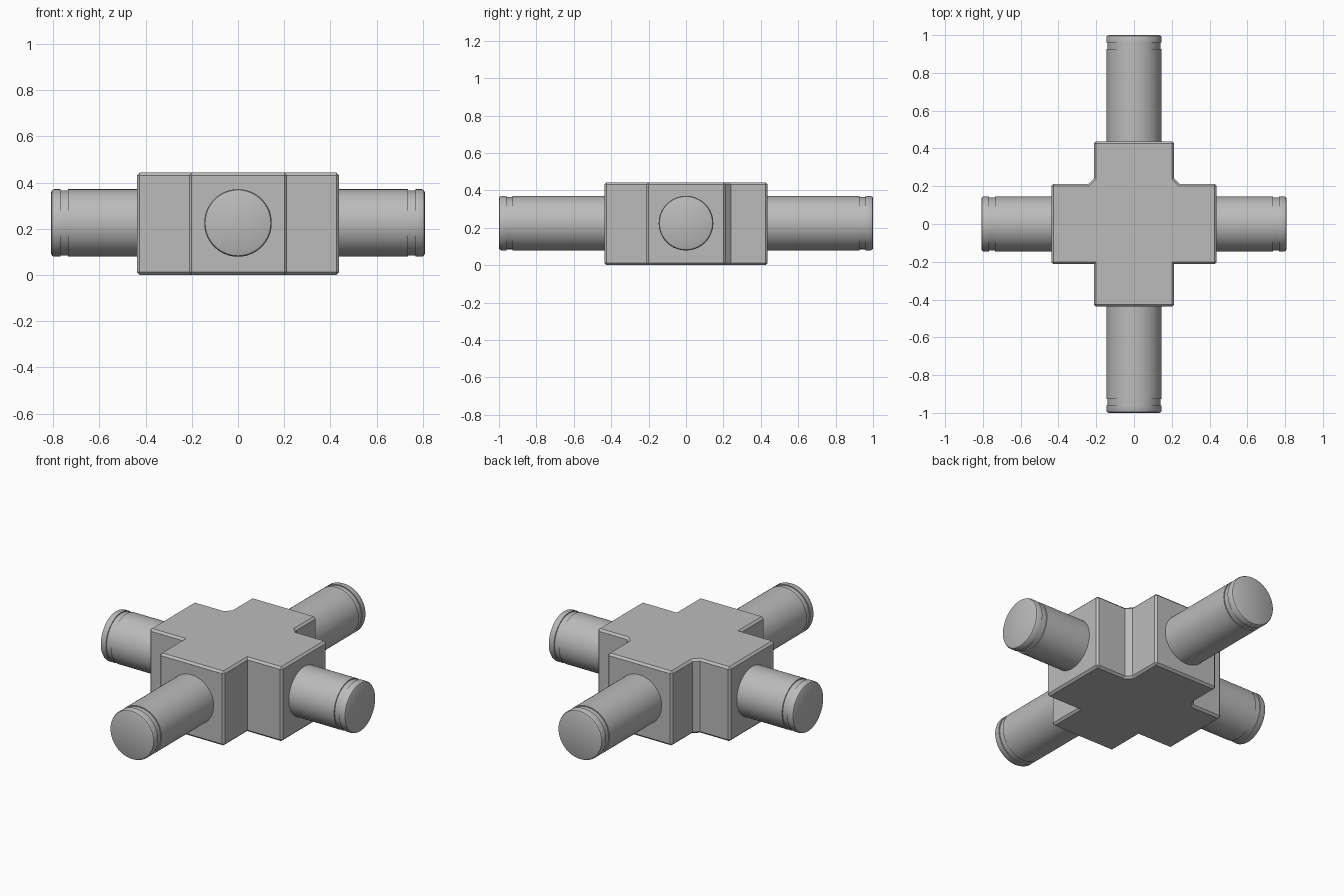
import bpy, bmesh, math
from mathutils import Matrix

if "Cube" in bpy.data.objects:
    bpy.data.objects.remove(bpy.data.objects["Cube"], do_unlink=True)

steel = bpy.data.materials.new("steel grey")
steel.use_nodes = True
steel.diffuse_color = (0.5, 0.5, 0.5, 1)
steel.node_tree.nodes["Principled BSDF"].inputs["Base Color"].default_value = (0.5, 0.5, 0.5, 1)

W, L, H = 0.213, 0.437, 0.443   # arm half width, arm reach, body height
CHAMFER, EDGE = 0.028, 0.012
AXIS_Z, RADIUS = 0.225, 0.146


def add_object(name, bm):
    bmesh.ops.recalc_face_normals(bm, faces=bm.faces)
    mesh = bpy.data.meshes.new(name)
    bm.to_mesh(mesh)
    bm.free()
    mesh.materials.append(steel)
    obj = bpy.data.objects.new(name, mesh)
    bpy.context.collection.objects.link(obj)
    bpy.ops.object.select_all(action="DESELECT")
    obj.select_set(True)
    bpy.context.view_layer.objects.active = obj
    return obj


# Cross-shaped body, with chamfered inner corners at the back only
right_half = [(W, -L), (W, -W), (L, -W), (L, W), (W + CHAMFER, W), (W, W + CHAMFER), (W, L)]
outline = right_half + [(-x, y) for x, y in reversed(right_half)]
bm = bmesh.new()
base = bm.faces.new([bm.verts.new((x, y, 0)) for x, y in outline])
top = bmesh.ops.extrude_face_region(bm, geom=[base])["geom"]
bmesh.ops.translate(bm, vec=(0, 0, H), verts=[v for v in top if isinstance(v, bmesh.types.BMVert)])
bmesh.ops.recalc_face_normals(bm, faces=bm.faces)

# Small bevel along every outer edge
outer = [e for e in bm.edges if e.calc_face_angle_signed() > 0.1]
bmesh.ops.bevel(bm, geom=outer, offset=EDGE, segments=1, affect="EDGES")
add_object("cross_body", bm)


# Round trunnion pins with a retaining groove and softened tip
def pin(name, reach, turn):
    groove = RADIUS - 0.006
    profile = [(0, 0.3), (RADIUS, 0.3), (RADIUS, reach - 0.073), (groove, reach - 0.073),
               (groove, reach - 0.04), (RADIUS, reach - 0.04), (RADIUS, reach - 0.012),
               (RADIUS - 0.004, reach - 0.004), (RADIUS - 0.012, reach), (0, reach)]
    bm = bmesh.new()
    verts = [bm.verts.new((along, r, 0)) for r, along in profile]
    edges = [bm.edges.new(pair) for pair in zip(verts, verts[1:])]
    bmesh.ops.spin(bm, geom=verts + edges, cent=(0, 0, 0), axis=(1, 0, 0),
                   angle=math.tau, steps=64)
    bmesh.ops.remove_doubles(bm, verts=bm.verts, dist=0.0001)
    bmesh.ops.transform(bm, verts=bm.verts,
                        matrix=Matrix.Translation((0, 0, AXIS_Z)) @ Matrix.Rotation(turn, 4, "Z"))
    add_object(name, bm)
    bpy.ops.object.shade_smooth_by_angle(angle=math.radians(35))


for i, (name, reach) in enumerate([("left_pin", 0.808), ("back_pin", 1.0),
                                   ("right_pin", 0.808), ("front_pin", 1.0)]):
    pin(name, reach, i * math.pi / 2)
